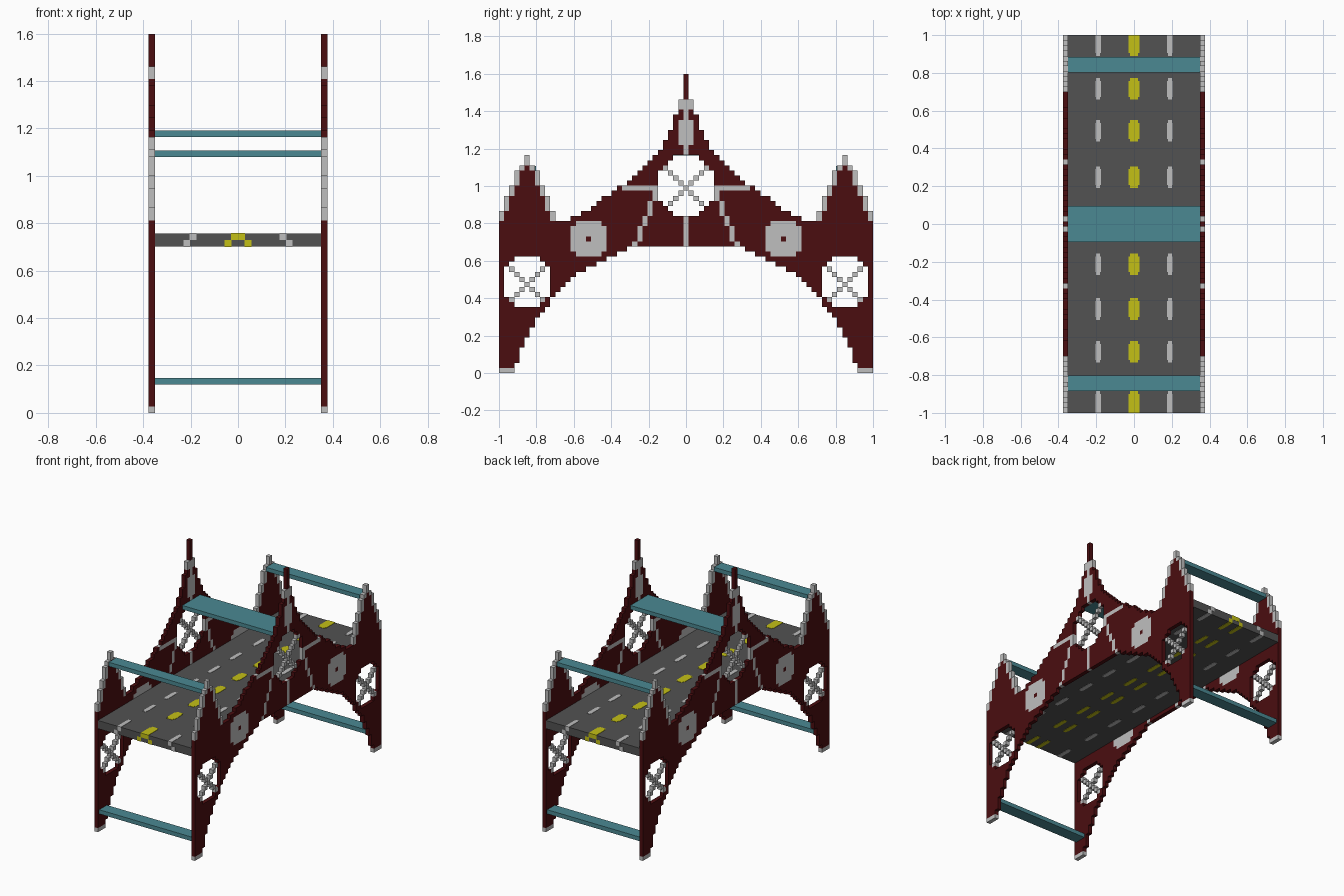
import bpy, bmesh

cube = bpy.data.objects.get("Cube")
if cube:
    bpy.data.objects.remove(cube)


def material(name, rgb):
    m = bpy.data.materials.new(name)
    m.use_nodes = True
    m.diffuse_color = (*rgb, 1)
    m.node_tree.nodes["Principled BSDF"].inputs["Base Color"].default_value = (*rgb, 1)
    return m


red = material("dark red", (0.07, 0.004, 0.005))
grey = material("light grey", (0.52, 0.52, 0.52))
asphalt = material("asphalt", (0.085, 0.085, 0.085))
yellow = material("line yellow", (0.55, 0.53, 0.008))
teal = material("teal", (0.07, 0.25, 0.29))

VY, VZ = 2 / 73, 1.598 / 59      # cell size along the bridge and upward
INNER, OUTER = 0.35, 0.377       # wall faces


def finish(name, bm, mats):
    mesh = bpy.data.meshes.new(name)
    bm.to_mesh(mesh)
    bm.free()
    for m in mats:
        mesh.materials.append(m)
    ob = bpy.data.objects.new(name, mesh)
    bpy.context.collection.objects.link(ob)
    return ob


def add_box(bm, x0, x1, y0, y1, z0, z1):
    verts = bmesh.ops.create_cube(bm, size=1)["verts"]
    for v in verts:
        v.co = (x1 if v.co.x > 0 else x0, y1 if v.co.y > 0 else y0, z1 if v.co.z > 0 else z0)


def box(name, mat, *bounds):
    bm = bmesh.new()
    add_box(bm, *bounds)
    return finish(name, bm, [mat])


def interp(points, t):
    for (a, p), (b, q) in zip(points, points[1:]):
        if t <= b:
            return p + (q - p) * max(0, t - a) / (b - a)
    return points[-1][1]


# Wall outline: height against distance from the middle
roof = [(0.05, 1.39), (0.1, 1.27), (0.15, 1.18), (0.2, 1.13), (0.33, 1.01),
        (0.41, 0.96), (0.48, 0.92), (0.53, 0.866), (0.6, 0.84), (0.66, 0.81), (1, 0.81)]
arch = [(0.28, 0.675), (0.41, 0.62), (0.52, 0.57), (0.62, 0.513), (0.7, 0.41),
        (0.775, 0.326), (0.834, 0.22), (0.877, 0.128), (0.92, 0), (1, 0)]
spire_tops = [59, 54, 51]
turret_tops = [43, 41, 40, 37, 35, 32]
TURRET, DISC = 31, 19


def top_row(c):
    if c < len(spire_tops):
        return spire_tops[c]
    d = abs(c - TURRET)
    if d < len(turret_tops):
        return turret_tops[d]
    return round(interp(roof, c * VY) / VZ)


def cell(c, r):
    """None for empty, 0 for red, 1 for grey."""
    c = abs(c)
    if c > 36 or r < round(interp(arch, c * VY) / VZ) or r >= top_row(c):
        return None
    # round windows crossed by diagonal bars
    for cc, cr, half, cut, mid in ((0, 36.5, 5, 8, 36), (TURRET, 17.5, 4, 7, 17)):
        dc, dr = abs(c - cc), abs(r - cr)
        if dc <= half and dr <= half + 0.5 and dc + dr <= cut:
            return 1 if dc == abs(r - mid) else None
    # discs with a red centre
    dc, dr = abs(c - DISC), abs(r - 26)
    if dc <= 3 and dr <= 3 and dc + dr <= 5:
        return 0 if dc + dr == 0 else 1
    # feet and turret trim
    if c >= 34 and r == 0:
        return 1
    d = abs(c - TURRET)
    if d < len(turret_tops) and r >= 30:
        outside = turret_tops[d + 1] if d + 1 < len(turret_tops) else 30
        return 1 if r >= min(outside, turret_tops[d] - 1) else 0
    # spire collar and ornament, ribs below the middle window
    if c <= 1 and r in (52, 53) or c == 0 and 42 < r < 52 or c == 1 and 44 < r < 50:
        return 1
    if c == 0 and r < 32 or 5 < c < 13 and r == 36:
        return 1
    if r <= 35 and c == round(5.9 + (35 - r) * 0.39):
        return 1
    return 0


# Side walls: stepped cells, skinned only where they meet open air
def wall(name, x0, x1):
    bm = bmesh.new()

    def quad(points, index):
        f = bm.faces.new([bm.verts.new(p) for p in points])
        f.material_index = index

    for c in range(-36, 37):
        y0, y1 = (c - 0.5) * VY, (c + 0.5) * VY
        for r in range(59):
            k = cell(c, r)
            if k is None:
                continue
            z0, z1 = r * VZ, (r + 1) * VZ
            quad([(x1, y0, z0), (x1, y1, z0), (x1, y1, z1), (x1, y0, z1)], k)
            quad([(x0, y0, z0), (x0, y0, z1), (x0, y1, z1), (x0, y1, z0)], k)
            if cell(c - 1, r) is None:
                quad([(x0, y0, z0), (x1, y0, z0), (x1, y0, z1), (x0, y0, z1)], k)
            if cell(c + 1, r) is None:
                quad([(x0, y1, z0), (x0, y1, z1), (x1, y1, z1), (x1, y1, z0)], k)
            if cell(c, r - 1) is None:
                quad([(x0, y0, z0), (x0, y1, z0), (x1, y1, z0), (x1, y0, z0)], k)
            if cell(c, r + 1) is None:
                quad([(x0, y0, z1), (x1, y0, z1), (x1, y1, z1), (x0, y1, z1)], k)
    bmesh.ops.remove_doubles(bm, verts=bm.verts[:], dist=0.0001)
    finish(name, bm, [red, grey])


wall("left_wall", INNER, OUTER)
wall("right_wall", -OUTER, -INNER)

# Road deck
DECK0, DECK1 = 0.702, 0.757
MID = (DECK0 + DECK1) / 2
box("road_deck", asphalt, -INNER, INNER, -1, 1, DECK0, DECK1)

# Lane dashes, let into the deck and showing on top, below and at the ends
dashes = [(0.89, 1.001)] + [(y - 0.057, y + 0.057) for y in
          (0.715, 0.493, 0.248, 0.015, -0.213, -0.45, -0.677)] + [(-1.001, -0.885)]


def dash_row(name, mat, x, half, z0, z1, taper):
    bm = bmesh.new()
    for y0, y1 in dashes:
        a = 0 if y0 < -1 else 0.015
        b = 0 if y1 > 1 else 0.015
        add_box(bm, x - half, x + half, y0 + a, y1 - b, z0, z1)
        if a:
            add_box(bm, x - half + taper, x + half - taper, y0, y0 + a, z0, z1)
        if b:
            add_box(bm, x - half + taper, x + half - taper, y1 - b, y1, z0, z1)
    finish(name, bm, [mat])


dash_row("centre_dashes", yellow, 0, 0.029, MID, DECK1 + 0.002, 0.008)
for side, s in (("left", 1), ("right", -1)):
    dash_row(side + "_centre_dashes_below", yellow, s * 0.042, 0.014, DECK0 - 0.002, MID, 0.003)
    dash_row(side + "_lane_dashes", grey, s * 0.19, 0.014, MID, DECK1 + 0.002, 0.003)
    dash_row(side + "_lane_dashes_below", grey, s * 0.216, 0.014, DECK0 - 0.002, MID, 0.003)

# Cross beams
box("middle_beam", teal, -INNER, INNER, -0.096, 0.096, 1.164, 1.191)
for end, s in (("back", 1), ("front", -1)):
    for part, y, z in (("upper", 0.842, 1.079), ("lower", 0.945, 0.119)):
        box(f"{end}_{part}_beam", teal, -INNER, INNER,
            s * y - 0.041, s * y + 0.041, z, z + 0.028)
